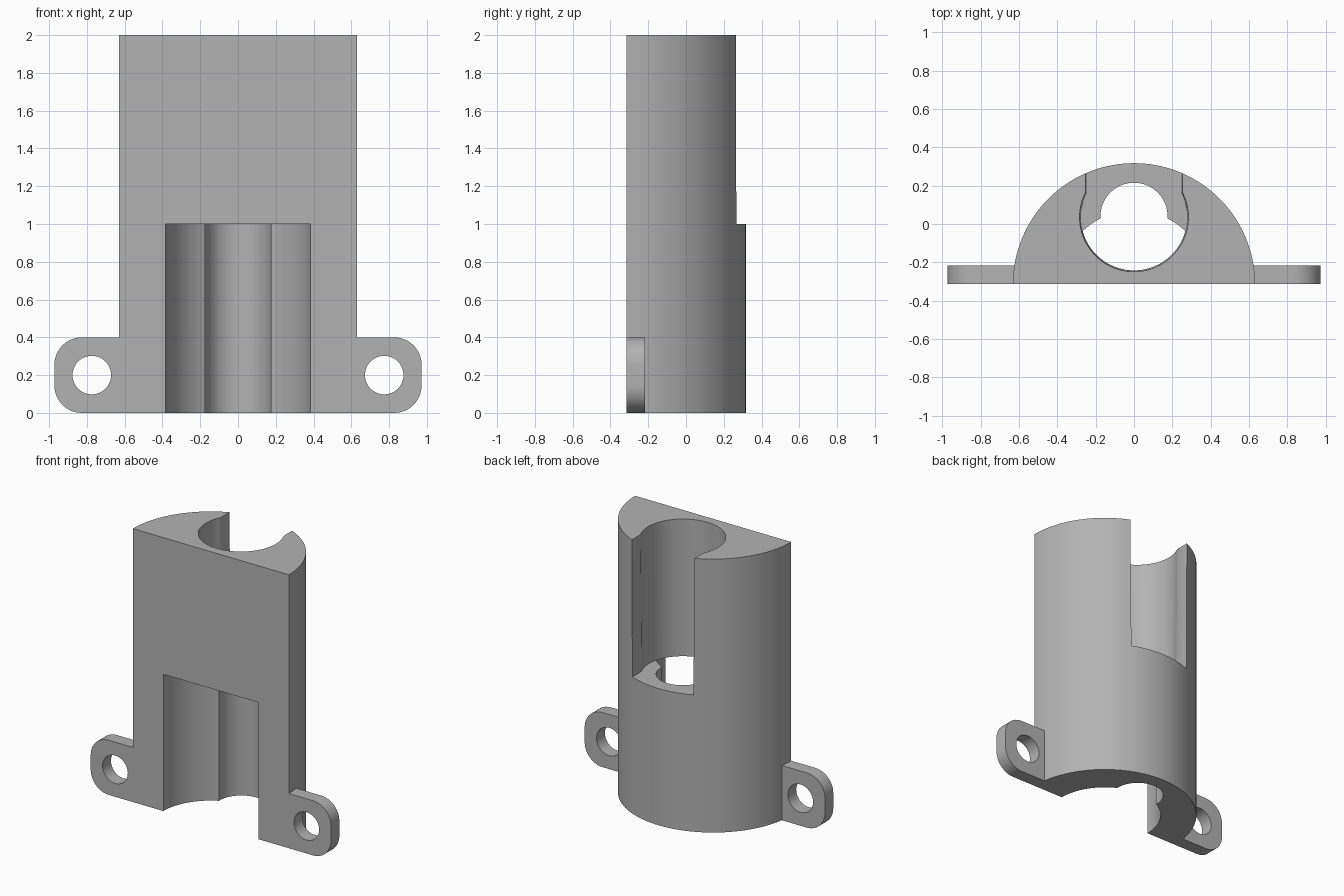
import bpy
import bmesh
from math import acos, cos, sin, pi

cube = bpy.data.objects.get("Cube")
if cube:
    bpy.data.objects.remove(cube, do_unlink=True)

FRONT = -0.314      # flat front plane, also the axis of the half cylinder
RADIUS = 0.631

grey = bpy.data.materials.new("light grey plastic")
grey.use_nodes = True
colour = (0.45, 0.45, 0.45, 1)
grey.diffuse_color = colour
grey.node_tree.nodes["Principled BSDF"].inputs["Base Color"].default_value = colour


def arc(cx, cy, r, start, end, steps):
    angles = [start + (end - start) * i / steps for i in range(steps + 1)]
    return [(cx + r * cos(a), cy + r * sin(a)) for a in angles]


def loft(name, lower, upper):
    """Solid between two matching 3D outlines."""
    bm = bmesh.new()
    a = [bm.verts.new(p) for p in lower]
    b = [bm.verts.new(p) for p in upper]
    bm.faces.new(a)
    bm.faces.new(b)
    for i in range(len(a)):
        j = (i + 1) % len(a)
        bm.faces.new((a[i], a[j], b[j], b[i]))
    bmesh.ops.recalc_face_normals(bm, faces=bm.faces)
    mesh = bpy.data.meshes.new(name)
    bm.to_mesh(mesh)
    bm.free()
    mesh.materials.append(grey)
    obj = bpy.data.objects.new(name, mesh)
    bpy.context.collection.objects.link(obj)
    return obj


def upright(name, outline, z0, z1, top=None):
    return loft(name, [(x, y, z0) for x, y in outline],
                [(x, y, z1) for x, y in top or outline])


def forward(name, outline, y0, y1):
    return loft(name, [(x, y0, z) for x, z in outline],
                [(x, y1, z) for x, z in outline])


def combine(target, tool, operation):
    mod = target.modifiers.new(operation, "BOOLEAN")
    mod.operation = operation
    mod.solver = "EXACT"
    mod.object = tool
    bpy.context.view_layer.objects.active = target
    bpy.ops.object.modifier_apply(modifier=mod.name)
    bpy.data.objects.remove(tool, do_unlink=True)


# Half cylinder body
body = upright("holder_body", arc(0, FRONT, RADIUS, 0, pi, 72), 0, 2)


# Slightly flared upper bore, open to the back through a slot
def bore_outline(r, slot):
    a = acos(slot / r)
    return [(slot, 0.5)] + arc(0, 0.035, r, a, -pi - a, 64) + [(-slot, 0.5)]


bore = upright("bore_cutter", bore_outline(0.277, 0.247), 1, 2.2,
               bore_outline(0.285, 0.255))
combine(body, bore, "DIFFERENCE")

# Lower channel: wide front arc with a narrower round groove behind it
wide, narrow = 0.385, 0.175
a = acos(narrow / wide)
channel_outline = ([(wide, -0.5)] + arc(0, FRONT, wide, 0, a, 20)
                   + arc(0, 0.04, narrow, 0, pi, 40)
                   + arc(0, FRONT, wide, pi - a, pi, 20) + [(-wide, -0.5)])
channel = upright("channel_cutter", channel_outline, -0.2, 1)
combine(body, channel, "DIFFERENCE")

# Rounded mounting ears with screw holes
for side, label in ((1, "left"), (-1, "right")):
    end, height, r = 0.972, 0.4, 0.145
    outline = ([(0.55, 0)] + arc(end - r, r, r, -pi / 2, 0, 12)
               + arc(end - r, height - r, r, 0, pi / 2, 12) + [(0.55, height)])
    ear = forward(label + "_ear", [(side * x, z) for x, z in outline],
                  FRONT, -0.217)
    hole = forward("hole_cutter", arc(side * 0.774, 0.2, 0.102, 0, 2 * pi, 40)[:-1],
                   -0.5, 0)
    combine(ear, hole, "DIFFERENCE")
    combine(body, ear, "UNION")

# Smooth curved walls, crisp edges
bpy.ops.object.select_all(action="DESELECT")
body.select_set(True)
bpy.context.view_layer.objects.active = body
bpy.ops.object.shade_smooth_by_angle()
